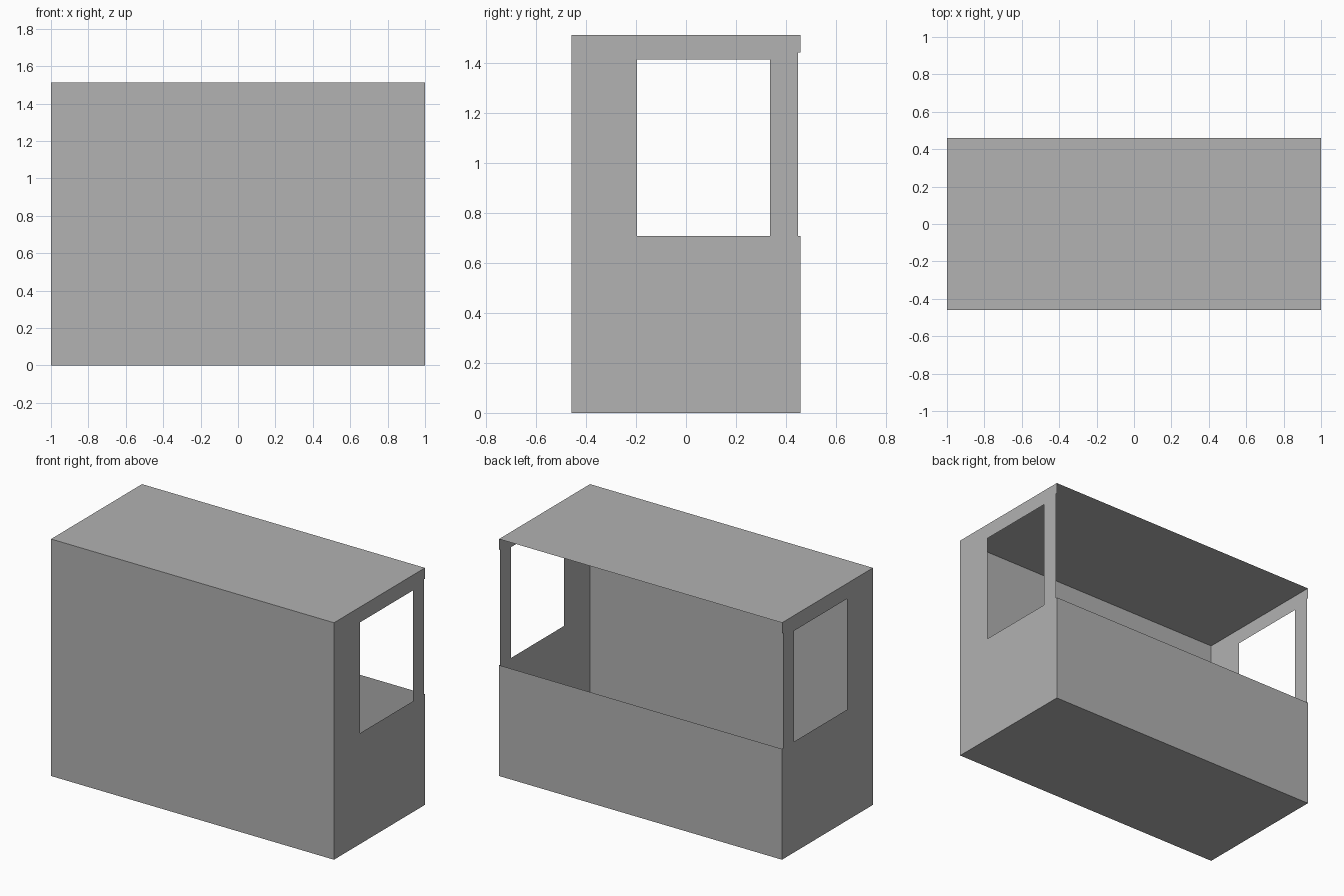
import bpy, bmesh

if "Cube" in bpy.data.objects:
    bpy.data.objects.remove(bpy.data.objects["Cube"])

W, D, H = 1.0, 0.459, 1.514      # half width, half depth, height
SILL = 0.708                     # top of the low back wall and window sill

grey = bpy.data.materials.new("plain_grey")
grey.diffuse_color = (0.445, 0.445, 0.445, 1)
grey.use_nodes = True
grey.node_tree.nodes["Principled BSDF"].inputs["Base Color"].default_value = grey.diffuse_color


def make_sheet(name, quads):
    """Thin sheet from a list of four-corner panels, welded together."""
    bm = bmesh.new()
    for quad in quads:
        bm.faces.new([bm.verts.new(p) for p in quad])
    bmesh.ops.remove_doubles(bm, verts=bm.verts, dist=0.0005)
    mesh = bpy.data.meshes.new(name)
    bm.to_mesh(mesh)
    bm.free()
    mesh.materials.append(grey)
    obj = bpy.data.objects.new(name, mesh)
    bpy.context.collection.objects.link(obj)


# Floor and roof
make_sheet("floor", [[(-W, -D, 0), (-W, D, 0), (W, D, 0), (W, -D, 0)]])
make_sheet("roof", [[(-W, -D, H), (W, -D, H), (W, D, H), (-W, D, H)]])

# Full front wall and low back wall
make_sheet("front_wall", [[(-W, -D, 0), (W, -D, 0), (W, -D, H), (-W, -D, H)]])
make_sheet("back_wall", [[(W, D, 0), (-W, D, 0), (-W, D, SILL), (W, D, SILL)]])

# Side walls: panel grid leaving out the window and the shallow back notch
ys = [-D, -0.197, 0.336, 0.449, D]
zs = [0, SILL, 1.416, 1.444, H]
openings = {(1, 1), (3, 1), (3, 2)}
for name, x in (("right_wall", W), ("left_wall", -W)):
    panels = []
    for i in range(4):
        for j in range(4):
            if (i, j) in openings:
                continue
            a, b, c, d = ys[i], ys[i + 1], zs[j], zs[j + 1]
            quad = [(x, a, c), (x, b, c), (x, b, d), (x, a, d)]
            panels.append(quad if x > 0 else quad[::-1])
    make_sheet(name, panels)
